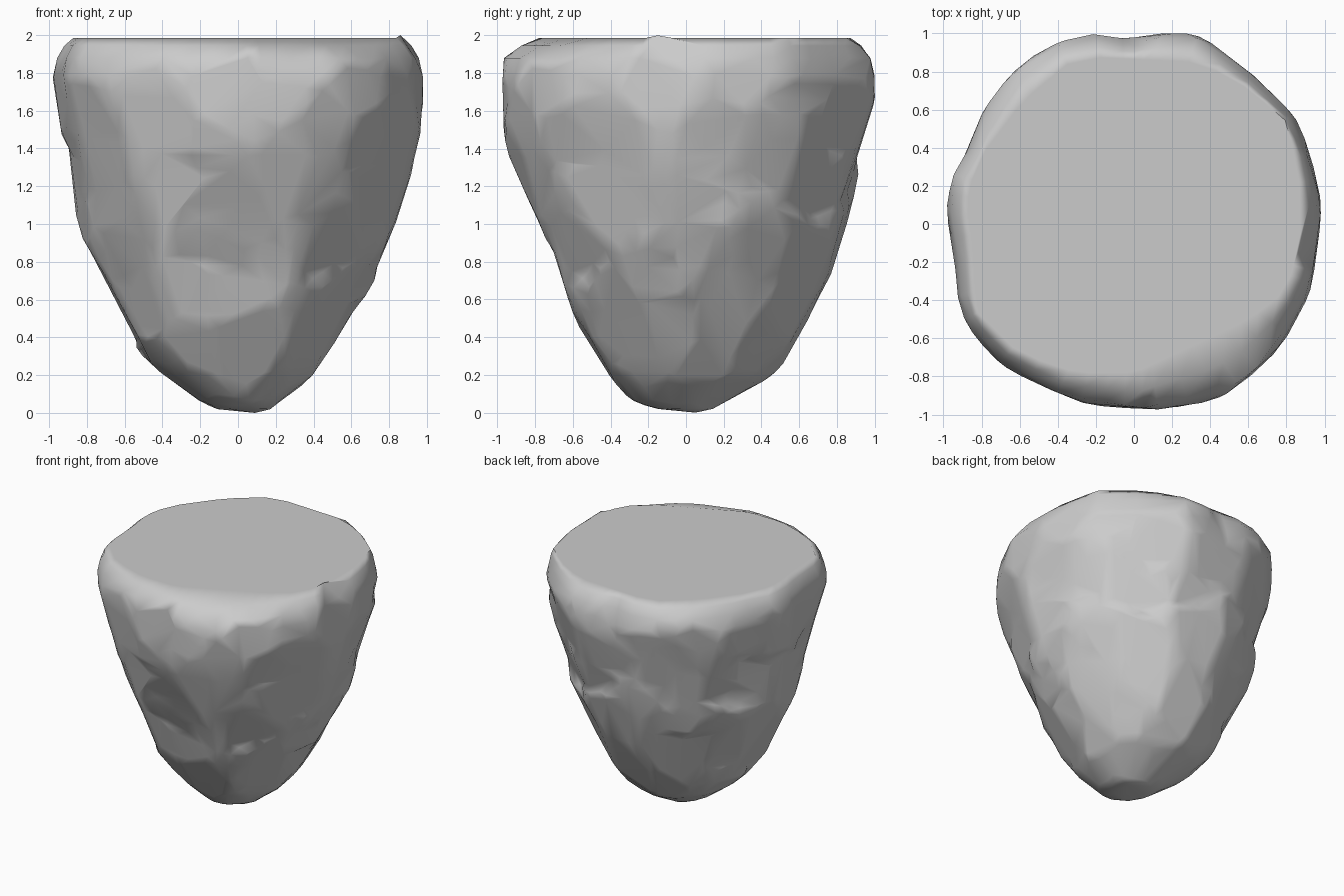
import bpy, bmesh, math, random
from mathutils import Vector

if "Cube" in bpy.data.objects:
    bpy.data.objects.remove(bpy.data.objects["Cube"])

random.seed(5)
SEG, ROWS = 96, 64

# Silhouette by height: z, left, right, front, back reach
PROFILE = [(0.02, .10, .17, .15, .14), (0.05, .18, .20, .27, .19), (0.2, .36, .38, .39, .44),
           (0.4, .57, .50, .54, .59), (0.6, .64, .63, .60, .66), (0.8, .74, .75, .66, .77),
           (1.0, .84, .82, .77, .84), (1.2, .85, .87, .86, .88), (1.4, .90, .92, .92, .91),
           (1.65, .91, .95, .94, .95), (1.8, .97, .96, .98, .98), (1.88, .95, .95, .95, .98)]
# Outline of the widest part, and of the flat top
OUTER = [(.97, .1), (.92, .37), (.83, .57), (.62, .77), (.33, .99), (.1, .99), (-.02, .94),
         (-.2, .99), (-.4, .95), (-.63, .81), (-.8, .55), (-.85, .4), (-.96, .27), (-.97, .05),
         (-.93, -.2), (-.92, -.38), (-.86, -.55), (-.7, -.72), (-.4, -.9), (-.2, -.94),
         (.05, -.98), (.45, -.88), (.62, -.8), (.8, -.57), (.95, -.27)]
TOP = [(.87, .2), (.8, .54), (.6, .71), (.35, .85), (-.3, .88), (-.58, .65), (-.83, .32),
       (-.88, .1), (-.85, -.1), (-.83, -.45), (-.6, -.68), (-.3, -.78), (0, -.78),
       (.6, -.5), (.8, -.35), (.87, -.1)]
# Ridges and hollows: azimuth, z, angular width, height, depth
BUMPS = [(298, 1.5, 13, .40, .02), (261, 1.25, 9, .25, -.04), (295, .72, 20, .13, .04),
         (40, 1.66, 18, .06, -.04), (100, 1.62, 12, .07, -.04), (330, 1.2, 14, .5, -.02),
         (320, .5, 12, .1, -.03), (45, .35, 14, .12, -.03)]


def on_body(a, z, r):
    return Vector((r * math.cos(a), r * math.sin(a), z))


def outline_reach(poly, a):
    # distance to an outline along a direction
    d = Vector((math.cos(a), math.sin(a)))
    best = 9
    for p, q in zip(poly, poly[1:] + poly[:1]):
        p, e = Vector(p), Vector(q) - Vector(p)
        k = d.cross(e)
        if abs(k) > 1e-6:
            t, u = p.cross(e) / k, p.cross(d) / k
            if t > 0 and -1e-6 <= u <= 1.000001:
                best = min(best, t)
    return best


def body(a, z):
    # smooth base radius plus the placed ridges and hollows
    for lo, hi in zip(PROFILE, PROFILE[1:]):
        if z <= hi[0]:
            break
    t = (z - lo[0]) / (hi[0] - lo[0])
    l, r, f, b = [p + (q - p) * t for p, q in zip(lo[1:], hi[1:])]
    c, s = math.cos(a), math.sin(a)
    d = 1 / math.hypot(c / (r if c > 0 else l), s / (b if s > 0 else f))
    w = max(0, min(1, (z - 1.4) / .4))
    if w:
        d += w * (outline_reach(OUTER, a) - .02 * (z > 1.8) * (z - 1.8) / .08 - d)
    for az, bz, wa, wz, amt in BUMPS:
        da = (math.degrees(a) - az + 180) % 360 - 180
        d += amt * math.exp(-(da / wa) ** 2 - ((z - bz) / wz) ** 2)
    return d


# Tangent planes with random tilt, spread evenly over the body
facets = []
for row in range(9):
    z0 = .1 + 1.72 * row / 8
    n = max(6, round(15 * body(0, z0)))
    for i in range(n):
        a = math.tau * (i + .5 * (row % 2) + random.uniform(-.35, .35)) / n
        z = min(1.84, max(.08, z0 + random.uniform(-.08, .08)))
        p = on_body(a, z, body(a, z))
        z1, z2 = max(.03, z - .1), min(1.87, z + .1)
        du = on_body(a + .13, z, body(a + .13, z)) - on_body(a - .13, z, body(a - .13, z))
        dv = on_body(a, z2, body(a, z2)) - on_body(a, z1, body(a, z1))
        nrm = du.cross(dv).normalized()
        push = nrm * random.uniform(.006, .03)
        nrm += Vector([random.uniform(-.14, .14) for _ in range(3)])
        facets.append((p + push, nrm.normalized()))


def rock_radius(a, z):
    base = body(a, z)
    p = on_body(a, z, base)
    d = Vector((math.cos(a), math.sin(a), 0))
    near = sorted(facets, key=lambda f: (f[0] - p).length_squared)[:3]
    r = min(n.dot(s - Vector((0, 0, z))) / max(.2, n.dot(d)) for s, n in near)
    # keep close to the measured outline at the foot and the rim
    lim = .04 * min(1, z / .25) * max(.2, min(1, (1.88 - z) / .25))
    return base + max(-lim, min(lim, r - base))


bm = bmesh.new()
angles = [math.tau * i / SEG for i in range(SEG)]
rings = []
for j in range(ROWS):
    z = .02 + 1.86 * (j / (ROWS - 1)) ** 1.1
    rings.append([bm.verts.new(on_body(a, z, rock_radius(a, z))) for a in angles])
for lo, hi in zip(rings, rings[1:]):
    for i in range(SEG):
        k = (i + 1) % SEG
        bm.faces.new((lo[i], lo[k], hi[k], hi[i]))

# Pointed foot
tip = bm.verts.new((.09, .05, 0))
for i in range(SEG):
    bm.faces.new((tip, rings[0][(i + 1) % SEG], rings[0][i]))

# Soften small steps
inner = [v for ring in rings[1:-1] for v in ring]
for _ in range(3):
    bmesh.ops.smooth_vert(bm, verts=inner, factor=.4, use_axis_x=True, use_axis_y=True, use_axis_z=True)

mesh = bpy.data.meshes.new("rock_body")
bm.to_mesh(mesh)
bm.free()
rock = bpy.data.objects.new("rock_body", mesh)
bpy.context.collection.objects.link(rock)
bpy.context.view_layer.objects.active = rock
rock.select_set(True)

# Merge into broad low-poly planes
dec = rock.modifiers.new("facets", 'DECIMATE')
dec.ratio = .10
bpy.ops.object.modifier_apply(modifier=dec.name)

# Chamfered rim and flat top, grown from the open upper edge
bm = bmesh.new()
bm.from_mesh(rock.data)
edges = [e for e in bm.edges if e.is_boundary]
bmesh.ops.subdivide_edges(bm, edges=[e for e in edges if e.calc_length() > .2], cuts=1)
edge = {v for e in bm.edges if e.is_boundary for v in e.verts}
edge = sorted(edge, key=lambda v: math.atan2(v.co.y, v.co.x))
rim, cap = [], []
for v in edge:
    a = math.atan2(v.co.y, v.co.x)
    o = v.co.xy.length
    t = min(outline_reach(TOP, a), o - .03)
    rim.append(bm.verts.new(on_body(a, 1.945, o + (t - o) * .45)))
    cap.append(bm.verts.new(on_body(a, 1.985, t)))
for lo, hi in ((edge, rim), (rim, cap)):
    for i in range(len(edge)):
        k = (i + 1) % len(edge)
        bm.faces.new((lo[i], lo[k], hi[k], hi[i]))
bm.faces.new(cap)
# Small raised chip on the right of the rim
max(rim, key=lambda v: v.co.x - abs(v.co.y + .15)).co = (.86, -.15, 2.0)
bmesh.ops.recalc_face_normals(bm, faces=bm.faces)
bm.to_mesh(rock.data)
bm.free()

# Flat planes with slightly soft borders
bpy.ops.object.shade_smooth_by_angle(angle=math.radians(60))
weighted = rock.modifiers.new("flat_planes", 'WEIGHTED_NORMAL')
weighted.keep_sharp = True
weighted.weight = 80
